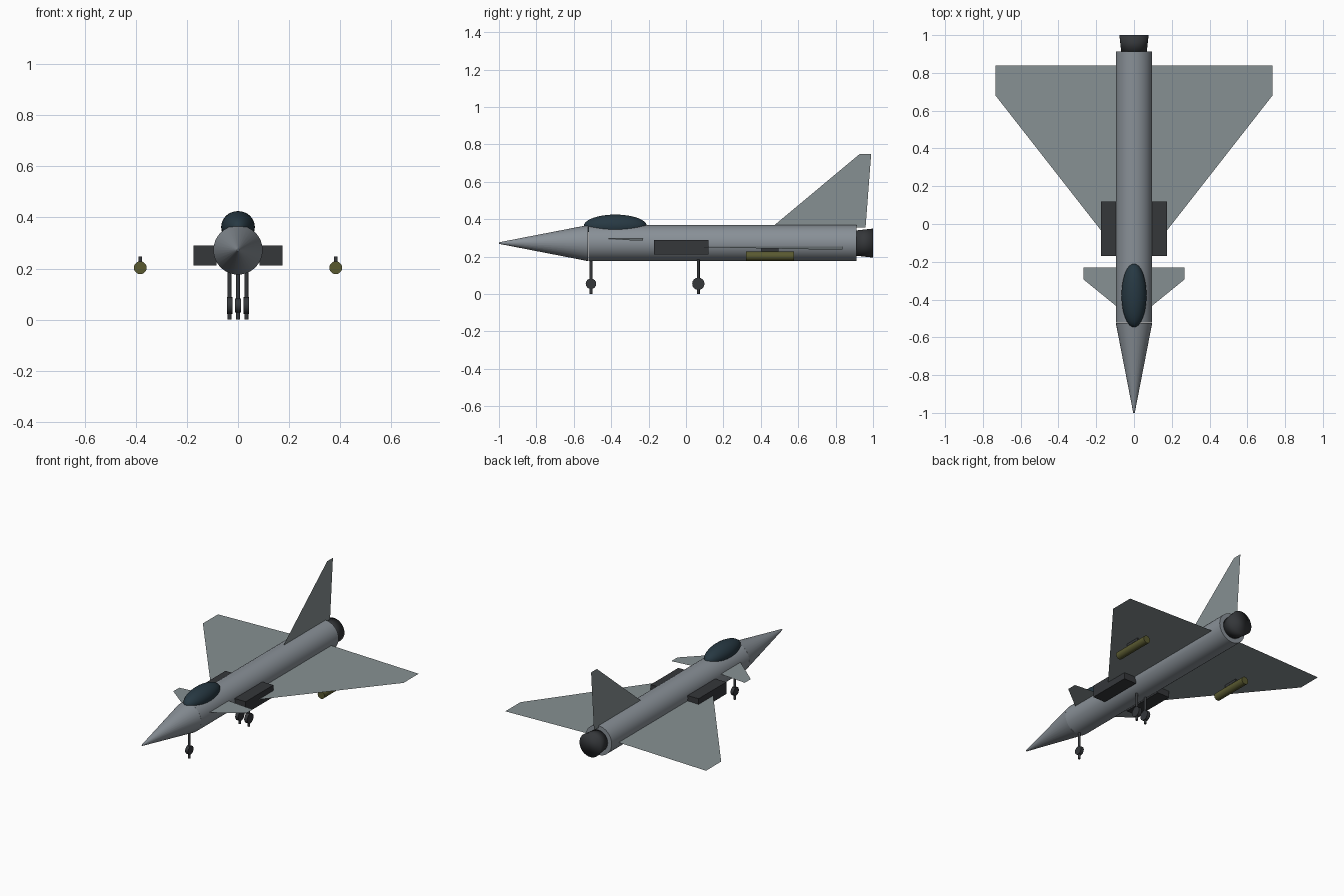
import bpy, bmesh
from math import pi
from mathutils import Matrix

if "Cube" in bpy.data.objects:
    bpy.data.objects.remove(bpy.data.objects["Cube"])


def mat(name, rgb):
    m = bpy.data.materials.new(name)
    m.diffuse_color = (*rgb, 1)
    m.use_nodes = True
    m.node_tree.nodes["Principled BSDF"].inputs["Base Color"].default_value = m.diffuse_color
    return m


GREY = mat("body_grey", (0.25, 0.28, 0.31))
WING = mat("wing_grey", (0.24, 0.28, 0.29))
DARK = mat("dark_metal", (0.035, 0.038, 0.042))
GLASS = mat("canopy_glass", (0.02, 0.04, 0.055))
OLIVE = mat("olive", (0.1, 0.1, 0.03))
CZ = 0.2725   # height of the fuselage axis
ROT = {"X": Matrix.Rotation(pi / 2, 4, "Y"), "Y": Matrix.Rotation(-pi / 2, 4, "X"), "Z": Matrix()}


def finish(name, bm, material, smooth=None):
    me = bpy.data.meshes.new(name)
    bm.to_mesh(me)
    bm.free()
    ob = bpy.data.objects.new(name, me)
    bpy.context.collection.objects.link(ob)
    me.materials.append(material)
    if smooth:
        bpy.ops.object.select_all(action="DESELECT")
        ob.select_set(True)
        bpy.context.view_layer.objects.active = ob
        bpy.ops.object.shade_smooth_by_angle(angle=smooth)
    return ob


def tube(name, axis, centre, length, r1, r2, material, seg=32, smooth=0.7):
    # r1 is the radius at the low end of the axis, r2 at the high end
    bm = bmesh.new()
    bmesh.ops.create_cone(bm, cap_ends=True, segments=seg, radius1=r1, radius2=r2, depth=length,
                          matrix=Matrix.Translation(centre) @ ROT[axis])
    return finish(name, bm, material, smooth)


def box(name, lo, hi, material):
    bm = bmesh.new()
    bmesh.ops.create_cube(bm, size=1)
    for v in bm.verts:
        v.co = [(a + b) / 2 + c * (b - a) for a, b, c in zip(lo, hi, v.co)]
    return finish(name, bm, material)


def plate(name, pts, material):
    bm = bmesh.new()
    bm.faces.new([bm.verts.new(p) for p in pts])
    return finish(name, bm, material)


# fuselage, nose and exhaust
tube("fuselage", "Y", (0, 0.195, CZ), 1.435, 0.0965, 0.0965, GREY)
tube("nose_cone", "Y", (0, -0.7615, CZ), 0.477, 0.004, 0.0965, GREY)
tube("exhaust_nozzle", "Y", (0, 0.9525, CZ), 0.095, 0.067, 0.0775, DARK, smooth=pi)

# canopy
bm = bmesh.new()
bmesh.ops.create_uvsphere(bm, u_segments=32, v_segments=16, radius=1,
                          matrix=Matrix.Translation((0, -0.378, 0.363)) @ Matrix.Diagonal((0.066, 0.169, 0.062, 1)))
finish("canopy", bm, GLASS, 0.7)

# tail fin, a thin sheet
plate("tail_fin", [(0, 0.457, 0.355), (0, 0.96, 0.355), (0, 0.99, 0.75), (0, 0.93, 0.75)], WING)

for s, side in ((1, "right"), (-1, "left")):
    # wings and canards, thin sheets drooping slightly toward the tips
    for part, pts in (
        ("wing", [(0.08, -0.155, 0.255), (0.733, 0.68, 0.239), (0.733, 0.838, 0.239), (0.08, 0.838, 0.255)]),
        ("canard", [(0.08, -0.446, 0.298), (0.268, -0.293, 0.287), (0.268, -0.23, 0.287), (0.08, -0.23, 0.298)]),
    ):
        mirrored = [(s * x, y, z) for x, y, z in pts]
        plate(f"{side}_{part}", mirrored if s > 0 else mirrored[::-1], WING)
    # air intakes
    xs = sorted((s * 0.085, s * 0.175))
    box(f"{side}_intake", (xs[0], -0.17, 0.211), (xs[1], 0.119, 0.29), DARK)
    # stores under the wings
    x = s * 0.383
    box(f"{side}_pylon", (x - 0.006, 0.4, 0.215), (x + 0.006, 0.495, 0.247), DARK)
    tube(f"{side}_store", "Y", (x, 0.448, 0.203), 0.257, 0.025, 0.025, OLIVE, 20)

# landing gear
for name, x, y, r in (("nose", 0, -0.508, 0.028), ("right_main", 0.033, 0.066, 0.033),
                      ("left_main", -0.033, 0.066, 0.033)):
    tube(f"{name}_strut", "Z", (x, y, 0.1), 0.2, 0.008, 0.008, DARK, 12)
    tube(f"{name}_wheel", "X", (x, y, 0.055), 0.022, r, r, DARK, 16)
